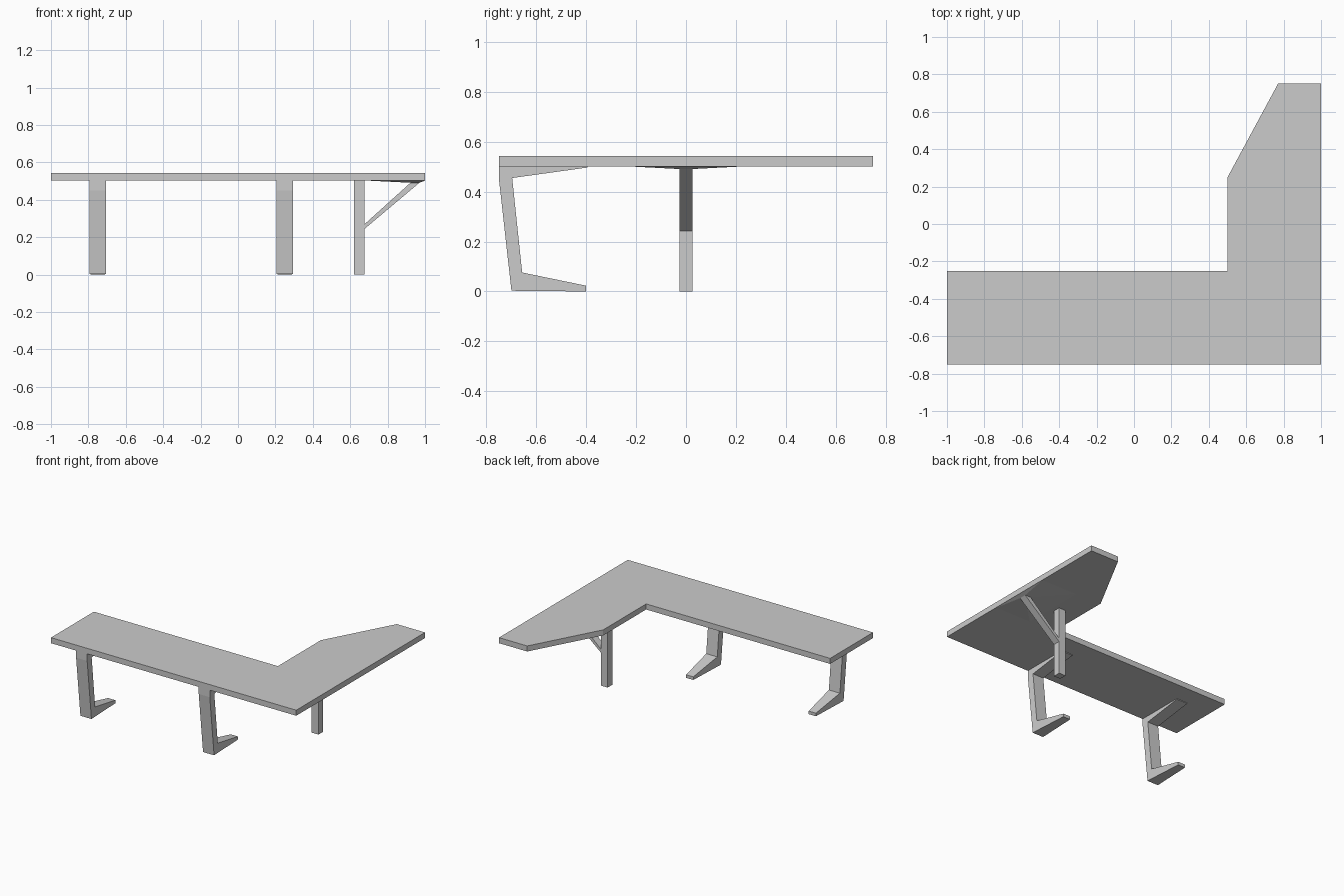
import bpy
import bmesh

if "Cube" in bpy.data.objects:
    bpy.data.objects.remove(bpy.data.objects["Cube"])


def extrude(name, pts, axis, lo, hi):
    """Extrude a closed 2D profile along an axis (0 = x, 1 = y, 2 = z)."""
    bm = bmesh.new()
    face = bm.faces.new([bm.verts.new(p[:axis] + (lo,) + p[axis:]) for p in pts])
    grown = bmesh.ops.extrude_face_region(bm, geom=[face])["geom"]
    for v in grown:
        if isinstance(v, bmesh.types.BMVert):
            v.co[axis] = hi
    return finish(name, bm)


def finish(name, bm):
    bmesh.ops.recalc_face_normals(bm, faces=bm.faces)
    mesh = bpy.data.meshes.new(name)
    bm.to_mesh(mesh)
    bm.free()
    obj = bpy.data.objects.new(name, mesh)
    bpy.context.collection.objects.link(obj)
    return obj


# L-shaped tabletop with a clipped inner corner
extrude("tabletop", [(-1, -0.75), (1, -0.75), (1, 0.75), (0.77, 0.75),
                     (0.5, 0.25), (0.5, -0.25), (-1, -0.25)], 2, 0.502, 0.543)

# C-shaped legs whose feet narrow toward the tip
LEG = [(-0.70, 0.003), (-0.75, 0.45), (-0.75, 0.502), (-0.395, 0.502),
       (-0.395, 0.497), (-0.697, 0.455), (-0.657, 0.076), (-0.40, 0.023), (-0.40, 0.0)]
for name, x in (("left_leg", -0.75), ("middle_leg", 0.25)):
    leg = extrude(name, LEG, 0, -0.045, 0.045)
    for v in leg.data.vertices:
        if v.co.z < 0.05 and v.co.y > -0.5:
            v.co.x *= 0.65
    leg.location.x = x

# Square post under the side wing
extrude("post", [(0.62, 0.0), (0.675, 0.0), (0.675, 0.502), (0.62, 0.502)], 1, -0.027, 0.027)

# Diagonal brace from the post to the outer edge
extrude("brace", [(0.675, 0.243), (0.97, 0.491), (0.922, 0.491), (0.675, 0.268)], 1, -0.027, 0.027)

# Shallow flared mounting plate at the top of the brace
bm = bmesh.new()
rings = []
for x0, x1, y, z in ((0.705, 0.998, 0.24, 0.502), (0.922, 0.97, 0.027, 0.491)):
    ring = [bm.verts.new(p) for p in ((x0, -y, z), (x1, -y, z), (x1, y, z), (x0, y, z))]
    bm.faces.new(ring)
    rings.append(ring)
for i in range(4):
    j = (i + 1) % 4
    bm.faces.new((rings[0][i], rings[0][j], rings[1][j], rings[1][i]))
finish("brace_plate", bm)
